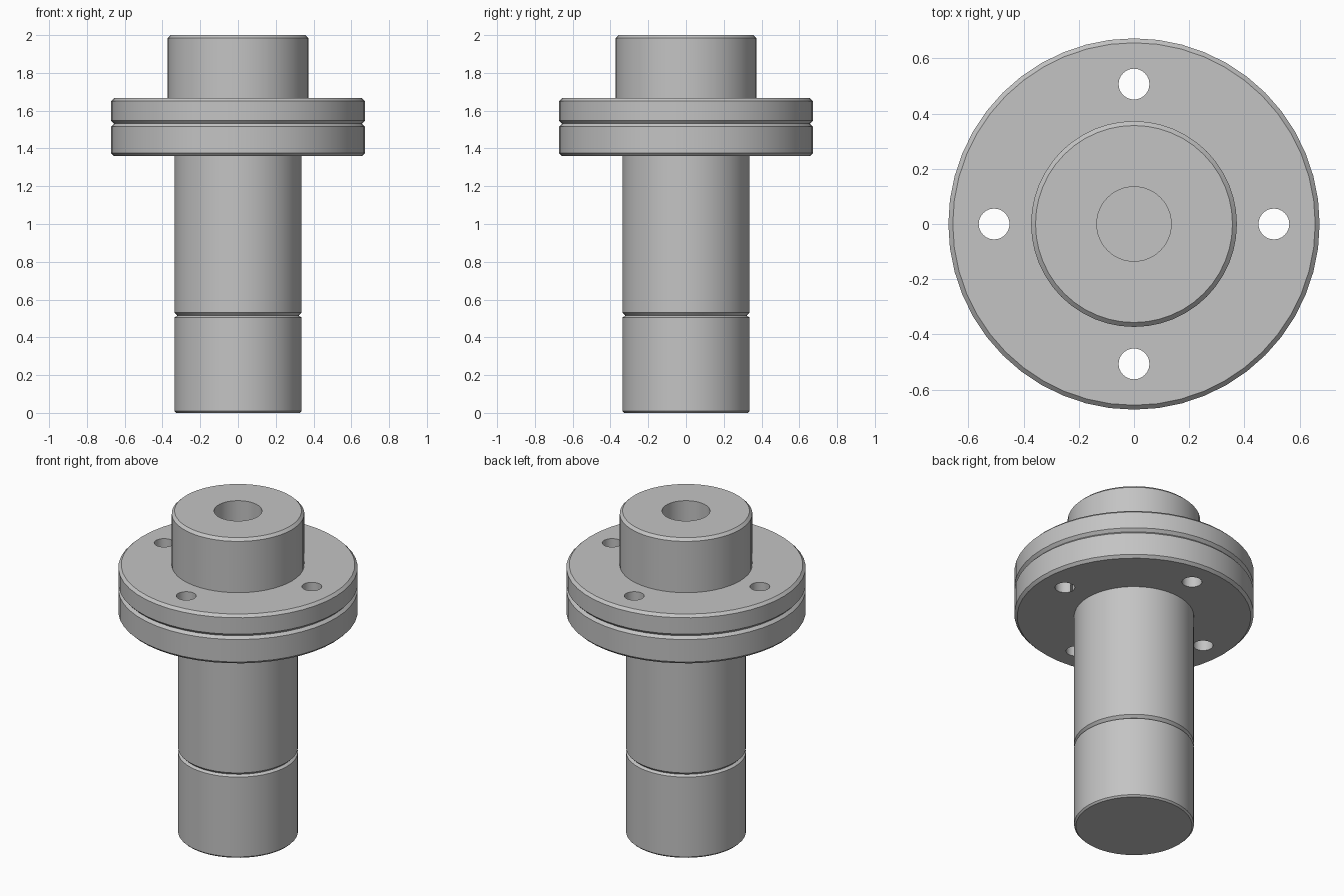
import bpy, bmesh, math

cube = bpy.data.objects.get("Cube")
if cube:
    bpy.data.objects.remove(cube, do_unlink=True)

# Single machined-metal colour
steel = bpy.data.materials.new("steel grey")
steel.use_nodes = True
steel.diffuse_color = (0.55, 0.55, 0.55, 1)
bsdf = next(n for n in steel.node_tree.nodes if n.type == 'BSDF_PRINCIPLED')
bsdf.inputs["Base Color"].default_value = steel.diffuse_color


def turn(name, profile, sides):
    """Revolve a closed (radius, height) profile around z; radius 0 is a pole."""
    bm = bmesh.new()
    rings = []
    for r, z in profile:
        if r == 0:
            rings.append([bm.verts.new((0, 0, z))] * sides)
        else:
            rings.append([bm.verts.new((r * math.cos(2 * math.pi * i / sides),
                                        r * math.sin(2 * math.pi * i / sides), z))
                          for i in range(sides)])
    closed = profile[0][0] > 0
    pairs = list(zip(rings, rings[1:])) + ([(rings[-1], rings[0])] if closed else [])
    for a, b in pairs:
        for i in range(sides):
            j = (i + 1) % sides
            bm.faces.new(dict.fromkeys((a[i], a[j], b[j], b[i])))
    bmesh.ops.recalc_face_normals(bm, faces=bm.faces)
    mesh = bpy.data.meshes.new(name)
    bm.to_mesh(mesh)
    bm.free()
    mesh.materials.append(steel)
    obj = bpy.data.objects.new(name, mesh)
    bpy.context.collection.objects.link(obj)
    return obj


def smooth(obj):
    bpy.ops.object.select_all(action='DESELECT')
    obj.select_set(True)
    bpy.context.view_layer.objects.active = obj
    bpy.ops.object.shade_smooth_by_angle(angle=math.radians(30))


SHAFT, COLLAR, BORE, DISC = 0.337, 0.373, 0.135, 0.673
C = 0.016  # chamfer size

# Shaft with a chamfered seam between lower plug and upper sleeve
shaft = turn("shaft", [
    (0, 0), (SHAFT - 0.01, 0), (SHAFT, 0.01), (SHAFT, 0.505),
    (SHAFT - C, 0.515), (SHAFT, 0.531), (SHAFT, 1.37), (0, 1.37)], 48)

# Collar with a blind bore
collar = turn("collar", [
    (0, 1.361), (COLLAR - 0.05, 1.361), (COLLAR - 0.05, 1.5), (COLLAR, 1.5),
    (COLLAR, 2 - C), (COLLAR - C, 2), (BORE, 2), (BORE, 1.38), (0, 1.38)], 48)


# Flange: two chamfered discs meeting in a V groove
flange = turn("flange", [
    (0.3, 1.36), (DISC - C, 1.36), (DISC, 1.36 + C), (DISC, 1.515),
    (DISC - C, 1.531), (DISC, 1.548), (DISC, 1.666 - C),
    (DISC - C, 1.666), (0.3, 1.666)], 48)

# Four bolt holes through the flange
for k in range(4):
    drill = turn("bolt_hole_cutter", [(0, 1.2), (0.056, 1.2), (0.056, 1.8), (0, 1.8)], 24)
    angle = k * math.pi / 2
    drill.location = (0.507 * math.cos(angle), 0.507 * math.sin(angle), 0)
    drill.hide_render = True
    drill.hide_viewport = True
    cut = flange.modifiers.new("bolt_hole", 'BOOLEAN')
    cut.operation = 'DIFFERENCE'
    cut.solver = 'EXACT'
    cut.object = drill

# Bake the cuts, remove the cutters, then shade
bpy.context.view_layer.update()
graph = bpy.context.evaluated_depsgraph_get()
flange_mesh = bpy.data.meshes.new_from_object(flange.evaluated_get(graph))
flange.modifiers.clear()
flange.data = flange_mesh
for obj in [o for o in bpy.data.objects if o.name.startswith("bolt_hole_cutter")]:
    bpy.data.objects.remove(obj, do_unlink=True)

for part in (shaft, collar, flange):
    smooth(part)
